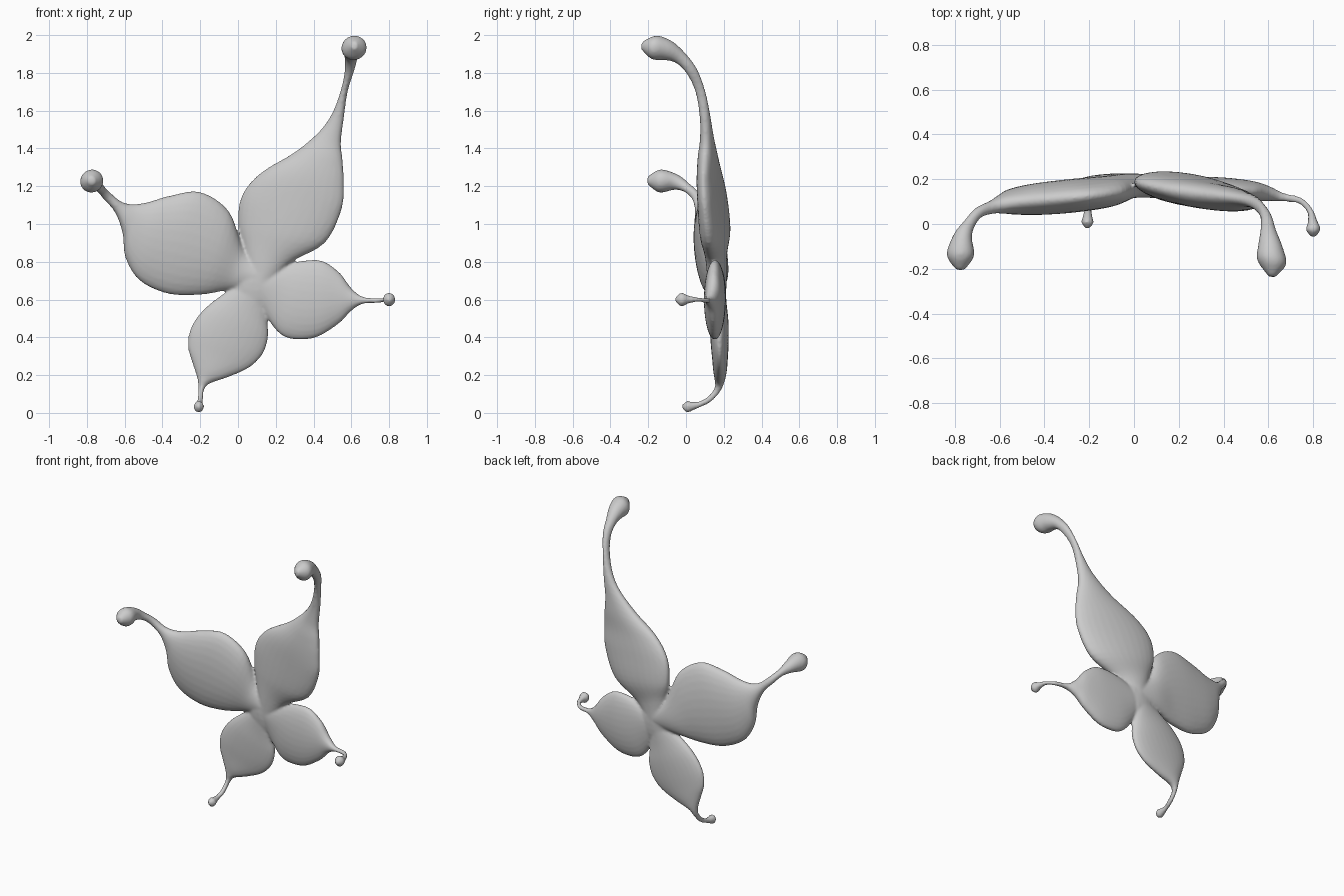
import bpy, bmesh, math
from mathutils import Vector

SIDES, STEPS = 28, 5

# Each station: edge A (x, z), edge B (x, z), depth y, half thickness
UPPER_RIGHT = [
    (0.06, 0.70, 0.17, 0.66, 0.165, 0.05), (0.03, 0.87, 0.27, 0.79, 0.16, 0.055),
    (0.00, 1.00, 0.46, 0.90, 0.155, 0.072), (0.02, 1.15, 0.55, 1.08, 0.14, 0.068),
    (0.12, 1.27, 0.56, 1.22, 0.125, 0.06), (0.30, 1.38, 0.555, 1.33, 0.115, 0.05),
    (0.43, 1.49, 0.545, 1.43, 0.11, 0.035), (0.50, 1.59, 0.56, 1.56, 0.10, 0.028),
    (0.545, 1.71, 0.58, 1.70, 0.075, 0.027), (0.565, 1.81, 0.615, 1.81, 0.03, 0.03),
    (0.565, 1.88, 0.635, 1.88, -0.03, 0.036), (0.555, 1.92, 0.665, 1.92, -0.10, 0.055),
    (0.55, 1.935, 0.68, 1.935, -0.17, 0.063), (0.60, 1.945, 0.63, 1.945, -0.235, 0.02)]
UPPER_LEFT = [
    (0.13, 0.78, 0.10, 0.66, 0.165, 0.05), (0.03, 0.87, -0.05, 0.65, 0.17, 0.055),
    (-0.05, 1.07, -0.20, 0.625, 0.145, 0.07), (-0.20, 1.17, -0.37, 0.63, 0.125, 0.075),
    (-0.36, 1.15, -0.52, 0.70, 0.11, 0.07), (-0.48, 1.115, -0.595, 0.82, 0.10, 0.058),
    (-0.56, 1.105, -0.61, 0.95, 0.09, 0.045), (-0.62, 1.12, -0.65, 1.06, 0.075, 0.03),
    (-0.68, 1.17, -0.71, 1.13, 0.05, 0.025), (-0.72, 1.215, -0.75, 1.175, 0.0, 0.028),
    (-0.735, 1.255, -0.795, 1.19, -0.06, 0.042), (-0.73, 1.27, -0.82, 1.185, -0.14, 0.06),
    (-0.76, 1.24, -0.79, 1.22, -0.205, 0.02)]
LOWER_RIGHT = [
    (0.13, 0.74, 0.08, 0.64, 0.16, 0.045), (0.27, 0.79, 0.155, 0.50, 0.16, 0.05),
    (0.38, 0.81, 0.25, 0.40, 0.155, 0.056), (0.46, 0.80, 0.40, 0.395, 0.15, 0.055),
    (0.54, 0.74, 0.53, 0.47, 0.145, 0.045), (0.60, 0.66, 0.60, 0.54, 0.135, 0.033),
    (0.66, 0.615, 0.66, 0.577, 0.12, 0.02), (0.74, 0.608, 0.74, 0.582, 0.105, 0.015),
    (0.785, 0.612, 0.785, 0.588, 0.06, 0.015), (0.797, 0.622, 0.797, 0.578, 0.01, 0.022),
    (0.80, 0.637, 0.80, 0.563, -0.025, 0.033), (0.80, 0.61, 0.80, 0.59, -0.057, 0.01)]
LOWER_LEFT = [
    (0.06, 0.72, 0.15, 0.66, 0.165, 0.045), (-0.05, 0.65, 0.155, 0.50, 0.17, 0.045),
    (-0.18, 0.55, 0.16, 0.40, 0.175, 0.05), (-0.25, 0.45, 0.13, 0.31, 0.178, 0.048),
    (-0.265, 0.35, 0.06, 0.24, 0.18, 0.042), (-0.24, 0.26, -0.05, 0.19, 0.18, 0.036),
    (-0.215, 0.18, -0.15, 0.155, 0.178, 0.026), (-0.21, 0.12, -0.18, 0.12, 0.165, 0.018),
    (-0.215, 0.07, -0.185, 0.07, 0.12, 0.016), (-0.22, 0.045, -0.19, 0.045, 0.07, 0.016),
    (-0.23, 0.036, -0.185, 0.036, 0.03, 0.024), (-0.235, 0.033, -0.18, 0.033, 0.005, 0.031),
    (-0.215, 0.035, -0.20, 0.035, -0.02, 0.01)]


def spline(stations):
    """Smooth the stations with a Catmull-Rom curve."""
    pts = [stations[0]] + stations + [stations[-1]]
    out = []
    for i in range(1, len(pts) - 2):
        for k in range(STEPS):
            t = k / STEPS
            out.append([0.5 * (2 * b + (c - a) * t + (2 * a - 5 * b + 4 * c - d) * t * t
                               + (3 * b - a - 3 * c + d) * t ** 3)
                        for a, b, c, d in zip(*pts[i - 1:i + 3])])
    return out + [list(stations[-1])]


def add_petal(bm, stations, tilt=0.0):
    """Loft elliptical rings along a petal, its stalk and its bulb."""
    rows = spline(stations)
    mids = [Vector(((r[0] + r[2]) / 2, r[4], (r[1] + r[3]) / 2)) for r in rows]
    rings = []
    for i, r in enumerate(rows):
        tangent = mids[min(i + 1, len(mids) - 1)] - mids[max(i - 1, 0)]
        dx = (r[2] - r[0]) / 2
        side = Vector((dx, tilt * dx, (r[3] - r[1]) / 2))
        normal = tangent.cross(side).normalized() * r[5]
        rings.append([bm.verts.new(mids[i] + side * math.cos(a) + normal * math.sin(a))
                      for a in (2 * math.pi * k / SIDES for k in range(SIDES))])
    for a, b in zip(rings, rings[1:]):
        for k in range(SIDES):
            n = (k + 1) % SIDES
            bm.faces.new((a[k], a[n], b[n], b[k]))
    bm.faces.new(rings[0][::-1])
    bm.faces.new(rings[-1])


bm = bmesh.new()
add_petal(bm, UPPER_RIGHT, -0.16)
add_petal(bm, UPPER_LEFT)
add_petal(bm, LOWER_RIGHT)
add_petal(bm, LOWER_LEFT)
# Flattened hub where the petals meet
hub = bmesh.ops.create_uvsphere(bm, u_segments=24, v_segments=12, radius=1)["verts"]
for v in hub:
    v.co = Vector((0.105 + 0.13 * v.co.x, 0.165 + 0.05 * v.co.y, 0.69 + 0.16 * v.co.z))
bmesh.ops.recalc_face_normals(bm, faces=bm.faces)

mesh = bpy.data.meshes.new("petals")
bm.to_mesh(mesh)
bm.free()
petals = bpy.data.objects.new("petals", mesh)
bpy.context.collection.objects.link(petals)

grey = bpy.data.materials.new("light grey")
grey.diffuse_color = (0.6, 0.6, 0.6, 1)
mesh.materials.append(grey)

# Fuse the petals and hub into one soft skin
remesh = petals.modifiers.new("fuse", "REMESH")
remesh.mode = "VOXEL"
remesh.voxel_size = 0.009
remesh.use_smooth_shade = True
soften = petals.modifiers.new("soften", "SMOOTH")
soften.factor = 0.5
soften.iterations = 4
